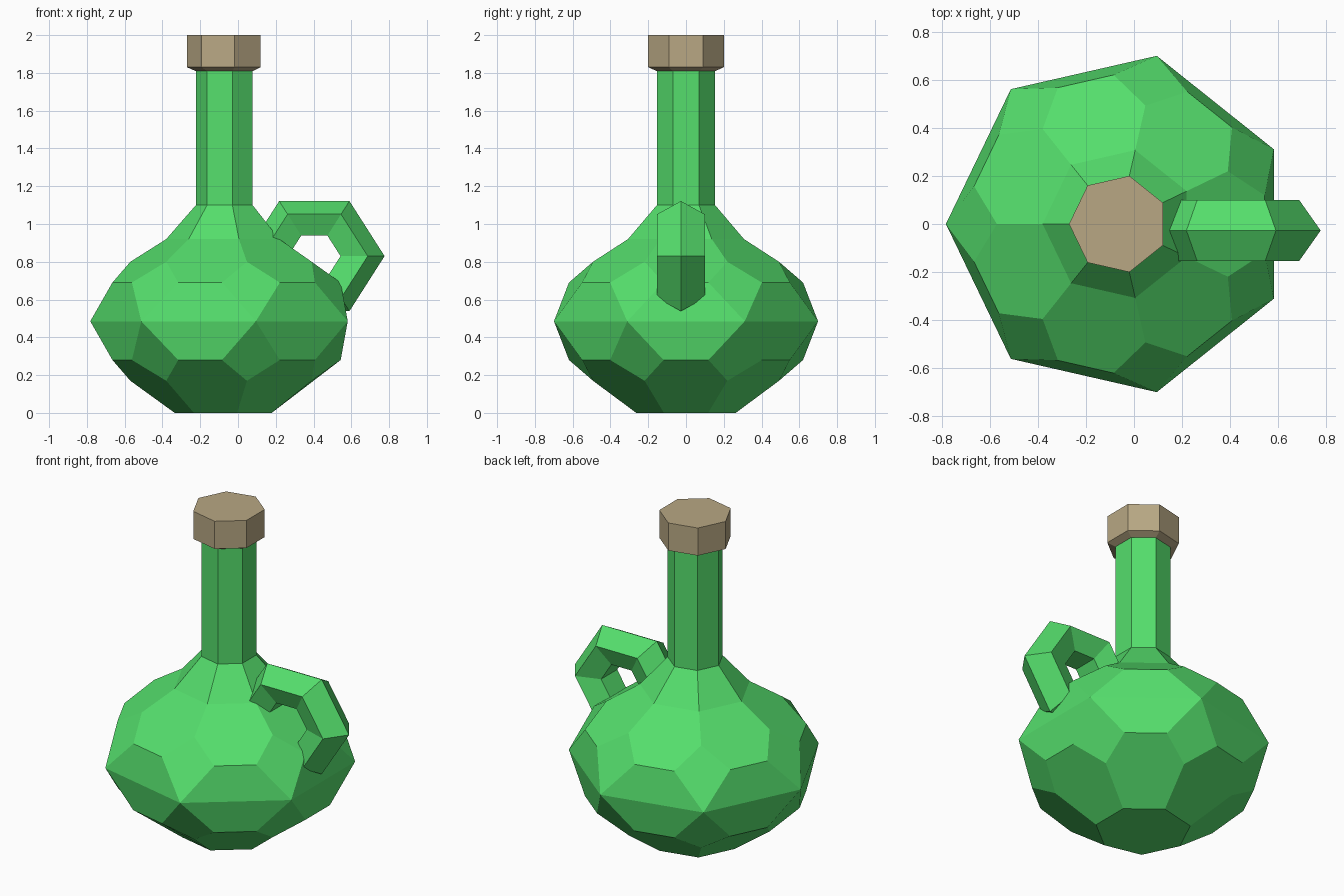
import bpy, bmesh
from math import cos, sin, pi

SIDES = 7
STEP = 2 * pi / SIDES
AXIS_X = -0.065

cube = bpy.data.objects.get("Cube")
if cube:
    bpy.data.objects.remove(cube, do_unlink=True)


def material(name, color):
    m = bpy.data.materials.new(name)
    m.use_nodes = True
    m.diffuse_color = (*color, 1)
    bsdf = m.node_tree.nodes["Principled BSDF"]
    bsdf.inputs["Base Color"].default_value = (*color, 1)
    bsdf.inputs["Roughness"].default_value = 0.7
    return m


def ring(bm, r, z, offset=0.0):
    """Seven points, the first one on the -x side."""
    return [bm.verts.new((r * cos(pi + k * STEP + offset),
                          r * sin(pi + k * STEP + offset), z))
            for k in range(SIDES)]


def bridge(bm, a, b):
    for k in range(SIDES):
        n = (k + 1) % SIDES
        bm.faces.new((a[k], a[n], b[n], b[k]))


def finish(bm, name, mat):
    bmesh.ops.recalc_face_normals(bm, faces=bm.faces)
    me = bpy.data.meshes.new(name)
    bm.to_mesh(me)
    bm.free()
    me.materials.append(mat)
    ob = bpy.data.objects.new(name, me)
    ob.location.x = AXIS_X
    bpy.context.collection.objects.link(ob)
    return ob


green = material("green glass", (0.09, 0.73, 0.15))
cork = material("cork", (0.48, 0.39, 0.23))

# Flask: faceted belly of hexagons, diamonds and trapezoids, then the neck
bm = bmesh.new()
equator = ring(bm, 0.717, 0.485)


def half_belly(end_r, end_z, bend_z, shoulder_z):
    end = ring(bm, end_r, end_z)
    bend = ring(bm, 0.505, bend_z)
    spread = 0.285 * STEP
    after = ring(bm, 0.62, shoulder_z, spread)
    before = ring(bm, 0.62, shoulder_z, -spread)
    for k in range(SIDES):
        n = (k + 1) % SIDES
        bm.faces.new((end[k], end[n], bend[n], before[n], after[k], bend[k]))
        bm.faces.new((after[k], before[n], equator[n], equator[k]))
        bm.faces.new((bend[k], after[k], equator[k], before[k]))
    return end


bm.faces.new(half_belly(0.27, 0.0, 0.17, 0.28))
shoulder = half_belly(0.315, 0.92, 0.80, 0.69)
neck_base = ring(bm, 0.158, 1.10)
neck_top = ring(bm, 0.158, 1.83)
bridge(bm, shoulder, neck_base)
bridge(bm, neck_base, neck_top)
bm.faces.new(neck_top)
finish(bm, "flask", green)

# Stopper with a chamfered underside
bm = bmesh.new()
rings = [ring(bm, r, z) for r, z in ((0.16, 1.81), (0.205, 1.83), (0.205, 2.0))]
bridge(bm, rings[0], rings[1])
bridge(bm, rings[1], rings[2])
bm.faces.new(rings[0])
bm.faces.new(rings[2])
finish(bm, "stopper", cork)

# Handle: six-sided loop with a five-sided section, sunk into the belly
bpy.ops.mesh.primitive_torus_add(
    major_segments=6, minor_segments=5, major_radius=0.243, minor_radius=0.129,
    location=(0.404, -0.027, 0.83), rotation=(pi / 2, 0, 0))
handle = bpy.context.object
handle.name = "handle"
handle.scale = (1, 0.905, 1.03)
handle.data.materials.append(green)
for p in handle.data.polygons:
    p.use_smooth = False
